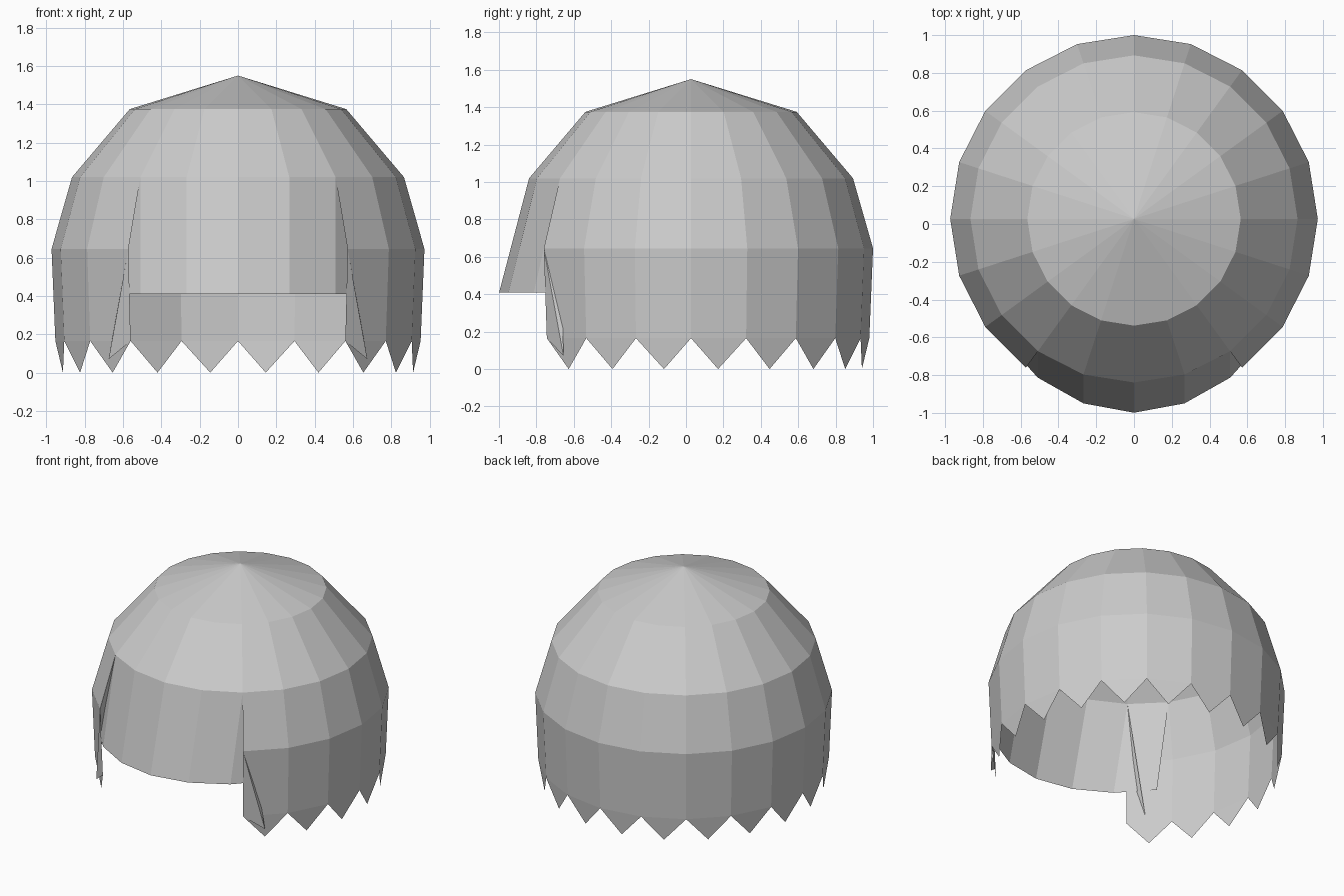
import bpy
import math

if "Cube" in bpy.data.objects:
    bpy.data.objects.remove(bpy.data.objects["Cube"])

SEG = 20
CY = 0.027  # dome axis sits slightly behind the centre because of the fringe


def ring_point(r, z, step):
    """Point on a ring; step 0 faces the front, counted in 18 degree segments."""
    a = 2 * math.pi * step / SEG
    return (r * math.sin(a), CY - r * math.cos(a), z)


def make_object(name, polygons):
    """Flat-shaded sheet from polygons, welding shared corners."""
    index, faces = {}, []
    for poly in polygons:
        faces.append([index.setdefault(tuple(round(c, 4) for c in p), len(index)) for p in poly])
    mesh = bpy.data.meshes.new(name)
    mesh.from_pydata(list(index), [], faces)
    obj = bpy.data.objects.new(name, mesh)
    bpy.context.collection.objects.link(obj)
    return obj


CROWN = (0.565, 1.375)
BROW = (0.866, 1.02)
WIDE = (0.973, 0.645)
HEM = (0.953, 0.165)
TIP = (0.925, 0.0)


def band(upper, lower, i):
    return [ring_point(*upper, i), ring_point(*lower, i),
            ring_point(*lower, i + 1), ring_point(*upper, i + 1)]


# Crown: full dome down to brow level
crown = []
for i in range(SEG):
    crown.append([(0, CY, 1.55), ring_point(*CROWN, i), ring_point(*CROWN, (i + 1) % SEG)])
    crown.append(band(CROWN, BROW, i))
make_object("hair_crown", crown)

# Sides and back: open at the four front segments, with a zigzag hem
sides = []
for i in range(2, SEG - 2):
    sides.append(band(BROW, WIDE, i))
    sides.append([ring_point(*WIDE, i), ring_point(*HEM, i),
                  ring_point(*HEM, i + 1), ring_point(*WIDE, i + 1)])
    sides.append([ring_point(*HEM, i), ring_point(*TIP, i + 0.5), ring_point(*HEM, i + 1)])
make_object("hair_sides_and_back", sides)


# Fringe: straight strips leaning forward, tucked behind the side hair
def fringe_low(i):
    x, y, z = ring_point(*BROW, i)
    return (x, y - (0.16, 0.153, 0.14, 0.12)[abs(i)], 0.41)


make_object("fringe", [[ring_point(*BROW, i), fringe_low(i),
                        fringe_low(i + 1), ring_point(*BROW, i + 1)] for i in range(-3, 3)])

# Folded locks on the front edges of the side hair
for side, name in ((1, "right_front_lock"), (-1, "left_front_lock")):
    top, mid, low = (ring_point(*p, 2 * side) for p in (BROW, WIDE, HEM))
    point = (0.675 * side, -0.655, 0.07)
    make_object(name, [[top, mid, point], [mid, low, point]])
